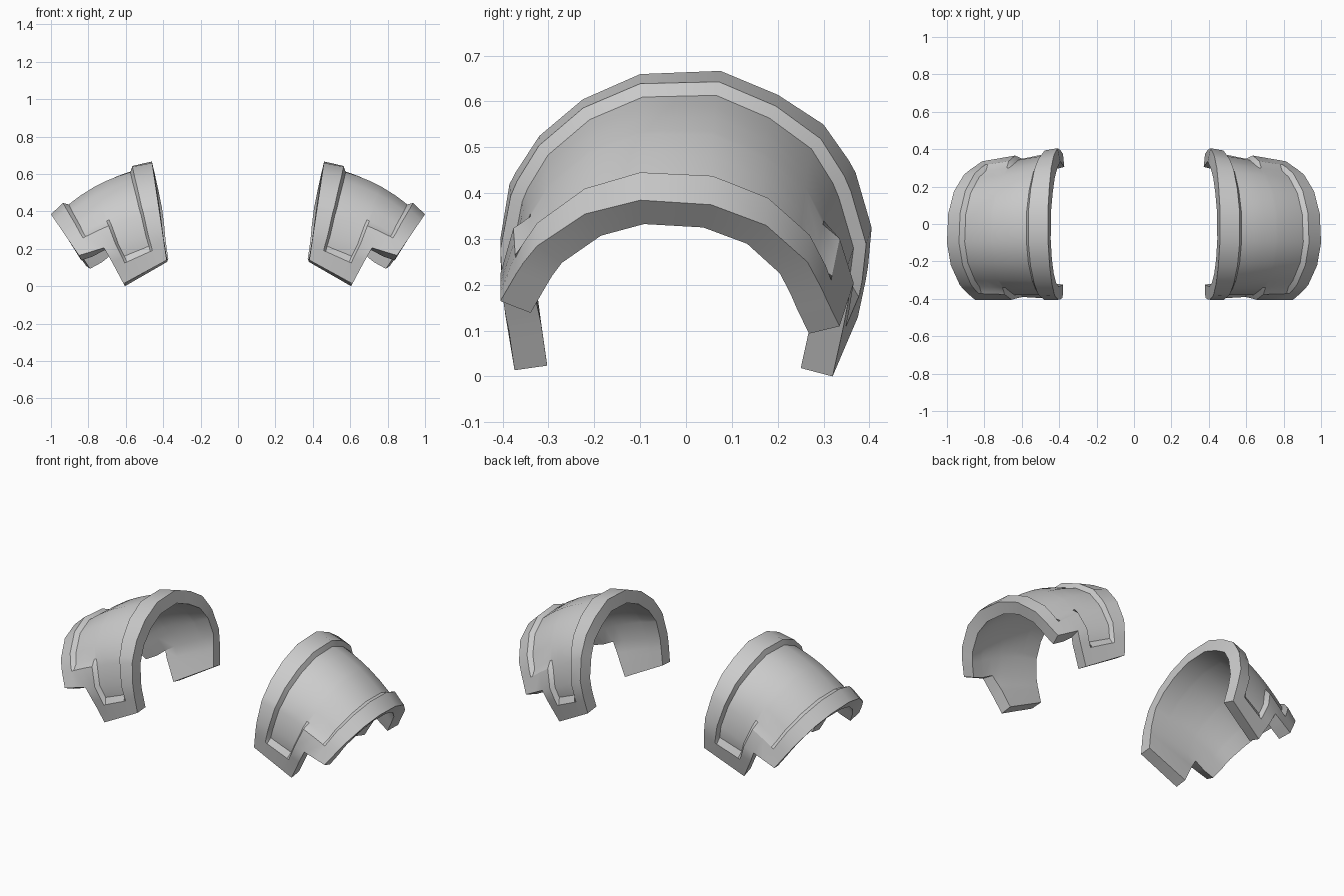
import bpy, bmesh, math

if "Cube" in bpy.data.objects:
    bpy.data.objects.remove(bpy.data.objects["Cube"])

# Arch rows, front leg over the top to back leg: (y, z) at inner rim, (y, z) at outer rim
ROWS = [
    (-.395, .14, -.365, -.04), (-.402, .22, -.38, .05), (-.404, .245, -.388, .08),
    (-.405, .30, -.405, .165), (-.385, .42, -.37, .225), (-.372, .445, -.355, .248),
    (-.32, .525, -.325, .285), (-.225, .605, -.22, .355), (-.10, .66, -.10, .385),
    (.075, .667, .055, .375), (.20, .615, .175, .33), (.30, .55, .265, .25),
    (.355, .472, .297, .19), (.37, .445, .308, .165),
    (.405, .325, .335, .11), (.397, .24, .322, .06), (.392, .21, .315, .03),
    (.375, .13, .296, -.055)]
# Stations from inner rim to outer rim; the leg stops at LEG
US = [0, .17, .20, .31, .42, .53, .56, .70, .83, .86, 1]
LEG, THICK, RECESS, BULGE = .70, .072, .026, .052
N = len(ROWS)


def point(u, j):
    y0, z0, y1, z1 = ROWS[j]
    x0 = .46 - (.665 - z0) * .15
    x1 = 1 - (.385 - z1) * .68
    b = BULGE * 4 * u * (1 - u) * max(0, math.sin(math.pi * (j - 3) / (N - 7)))
    if j < 4 or j > N - 5:
        b = 0
    return (x0 + (x1 - x0) * u + b * .46,
            y0 + (y1 - y0) * u,
            z0 + (z1 - z0) * u + b * .89)


def recessed(u, j):
    across = 5 <= j <= N - 6 and .2 <= u <= .83
    leg = 2 <= j <= N - 3 and .2 <= u <= .53
    return across or leg


# Outer skin with stepped legs
bm = bmesh.new()
grid = {(i, j): bm.verts.new(point(u, j)) for i, u in enumerate(US) for j in range(N)}
for i in range(len(US) - 1):
    for j in range(N - 1):
        if US[i] >= LEG and (j < 3 or j >= N - 4):
            continue
        bm.faces.new([grid[k] for k in ((i, j), (i + 1, j), (i + 1, j + 1), (i, j + 1))])
for k in [k for k, v in grid.items() if not v.link_faces]:
    bm.verts.remove(grid.pop(k))
bm.normal_update()

# Inner skin and edge walls
normals = {v: v.normal.copy() for v in grid.values()}
inner = {v: bm.verts.new(v.co - n * THICK) for v, n in normals.items()}
skin = list(bm.faces)
rim = [(e.link_loops[0].vert, e.link_loops[0].link_loop_next.vert)
       for e in bm.edges if e.is_boundary]
for f in skin:
    bm.faces.new([inner[v] for v in reversed(f.verts)])
for a, b in rim:
    bm.faces.new((b, a, inner[a], inner[b]))

# Sunken panel inside the raised trim
for (i, j), v in grid.items():
    if recessed(US[i], j):
        v.co -= normals[v] * RECESS
bmesh.ops.recalc_face_normals(bm, faces=bm.faces)

low = min(v.co.z for v in bm.verts)
for v in bm.verts:
    v.co.z -= low

mesh = bpy.data.meshes.new("shoulder_guards")
bm.to_mesh(mesh)
bm.free()
guard = bpy.data.objects.new("shoulder_guards", mesh)
bpy.context.collection.objects.link(guard)
bpy.context.view_layer.objects.active = guard
guard.select_set(True)
bpy.ops.object.shade_smooth_by_angle(angle=math.radians(30))

# Mirrored left guard
mirror = guard.modifiers.new("left_guard", 'MIRROR')
mirror.use_axis[0] = True
mirror.use_mirror_merge = False
